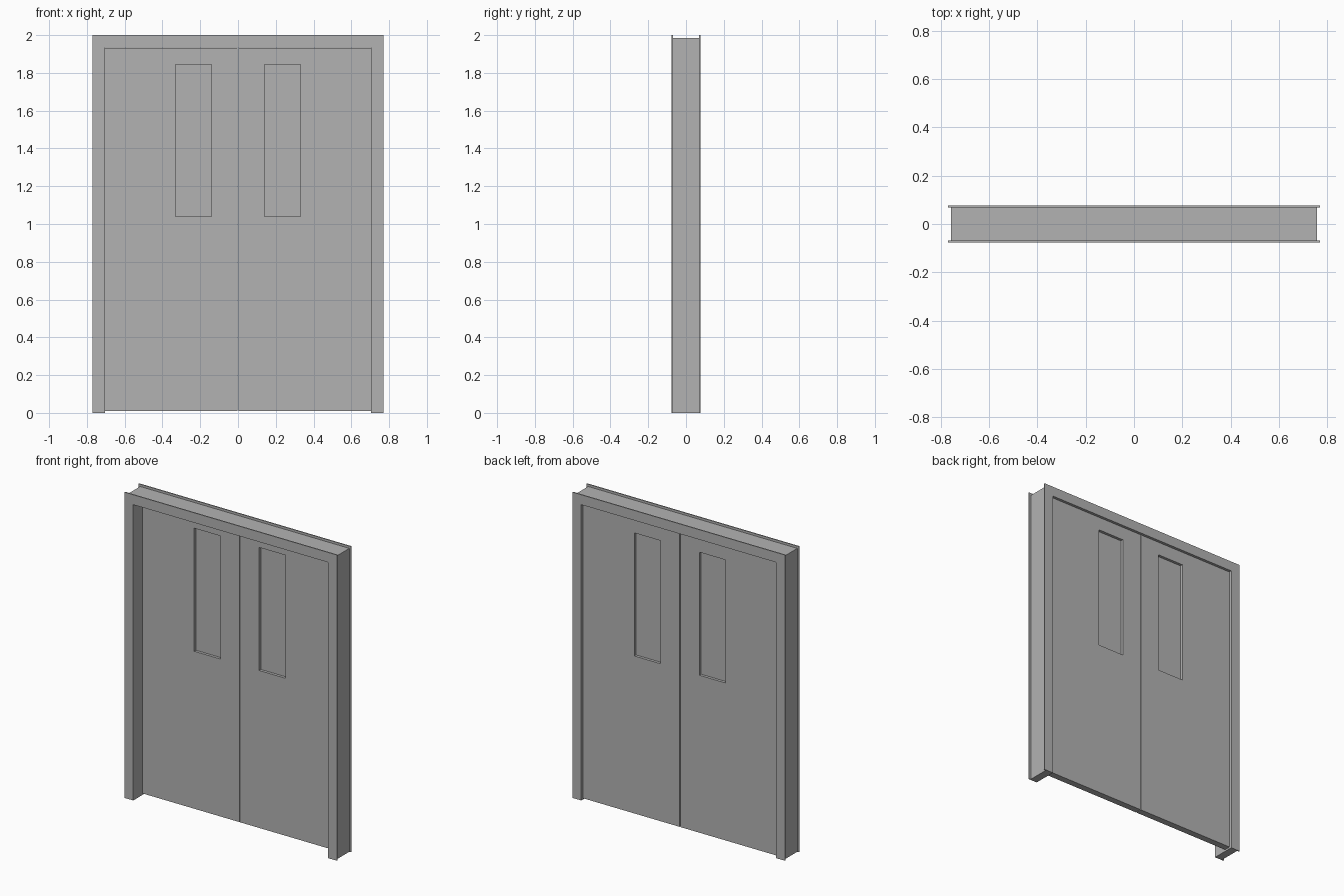
import bpy
import bmesh

cube = bpy.data.objects.get("Cube")
if cube:
    bpy.data.objects.remove(cube, do_unlink=True)

# Single painted-steel colour
grey = bpy.data.materials.new("door_grey")
grey.use_nodes = True
grey.diffuse_color = (0.45, 0.45, 0.45, 1)
grey.node_tree.nodes["Principled BSDF"].inputs["Base Color"].default_value = grey.diffuse_color


def finish(name, bm):
    bmesh.ops.recalc_face_normals(bm, faces=bm.faces)
    mesh = bpy.data.meshes.new(name)
    bm.to_mesh(mesh)
    bm.free()
    mesh.materials.append(grey)
    obj = bpy.data.objects.new(name, mesh)
    bpy.context.collection.objects.link(obj)
    return obj


def rect(x0, x1, z0, z1):
    return [(x0, z0), (x0, z1), (x1, z1), (x1, z0)]


def prism(name, outer, inner, y0, y1, closed):
    """Extrude the strip between two matching outlines from y0 to y1."""
    bm = bmesh.new()
    rings = [[bm.verts.new((x, y, z)) for x, z in line]
             for y in (y0, y1) for line in (outer, inner)]
    n = len(outer)
    # front, inside, back and outside walls of each segment
    loop = [rings[0], rings[1], rings[3], rings[2]]
    for i in range(n if closed else n - 1):
        j = (i + 1) % n
        for a, b in zip(loop, loop[1:] + loop[:1]):
            bm.faces.new((a[i], a[j], b[j], b[i]))
    if not closed:
        for i in (0, n - 1):
            bm.faces.new([ring[i] for ring in loop])
    return finish(name, bm)


def panel(name, x0, x1, z0, z1, y0, y1):
    bm = bmesh.new()
    front = [bm.verts.new((x, y0, z)) for x, z in rect(x0, x1, z0, z1)]
    face = bm.faces.new(front)
    ext = bmesh.ops.extrude_face_region(bm, geom=[face], use_keep_orig=True)
    moved = [v for v in ext["geom"] if isinstance(v, bmesh.types.BMVert)]
    bmesh.ops.translate(bm, verts=moved, vec=(0, y1 - y0, 0))
    return finish(name, bm)


# Frame dimensions
HALF_W, OPEN_W, CORE_W = 0.77, 0.705, 0.757
TOP, OPEN_TOP, CORE_TOP = 2.0, 1.935, 1.985
DEPTH, LIP = 0.076, 0.007
opening = rect(-OPEN_W, OPEN_W, 0, OPEN_TOP)

# Frame: lining with a thin wider trim on each face
prism("frame_lining", rect(-CORE_W, CORE_W, 0, CORE_TOP), opening,
      -DEPTH + LIP, DEPTH - LIP, False)
for name, y in (("front_trim", -DEPTH), ("back_trim", DEPTH - LIP)):
    prism(name, rect(-HALF_W, HALF_W, 0, TOP), opening, y, y + LIP, False)

# Double doors, each with a tall recessed window
DOOR_FRONT, DOOR_BACK = 0.019, 0.062
for side, s in (("left", 1), ("right", -1)):
    leaf = rect(s * 0.002, s * 0.703, 0.01, 1.932)
    window = rect(s * 0.14, s * 0.33, 1.04, 1.845)
    prism(side + "_door", leaf, window, DOOR_FRONT, DOOR_BACK, True)
    panel(side + "_window_pane", s * 0.14, s * 0.33, 1.04, 1.845,
          DOOR_FRONT + 0.018, DOOR_BACK - 0.018)
